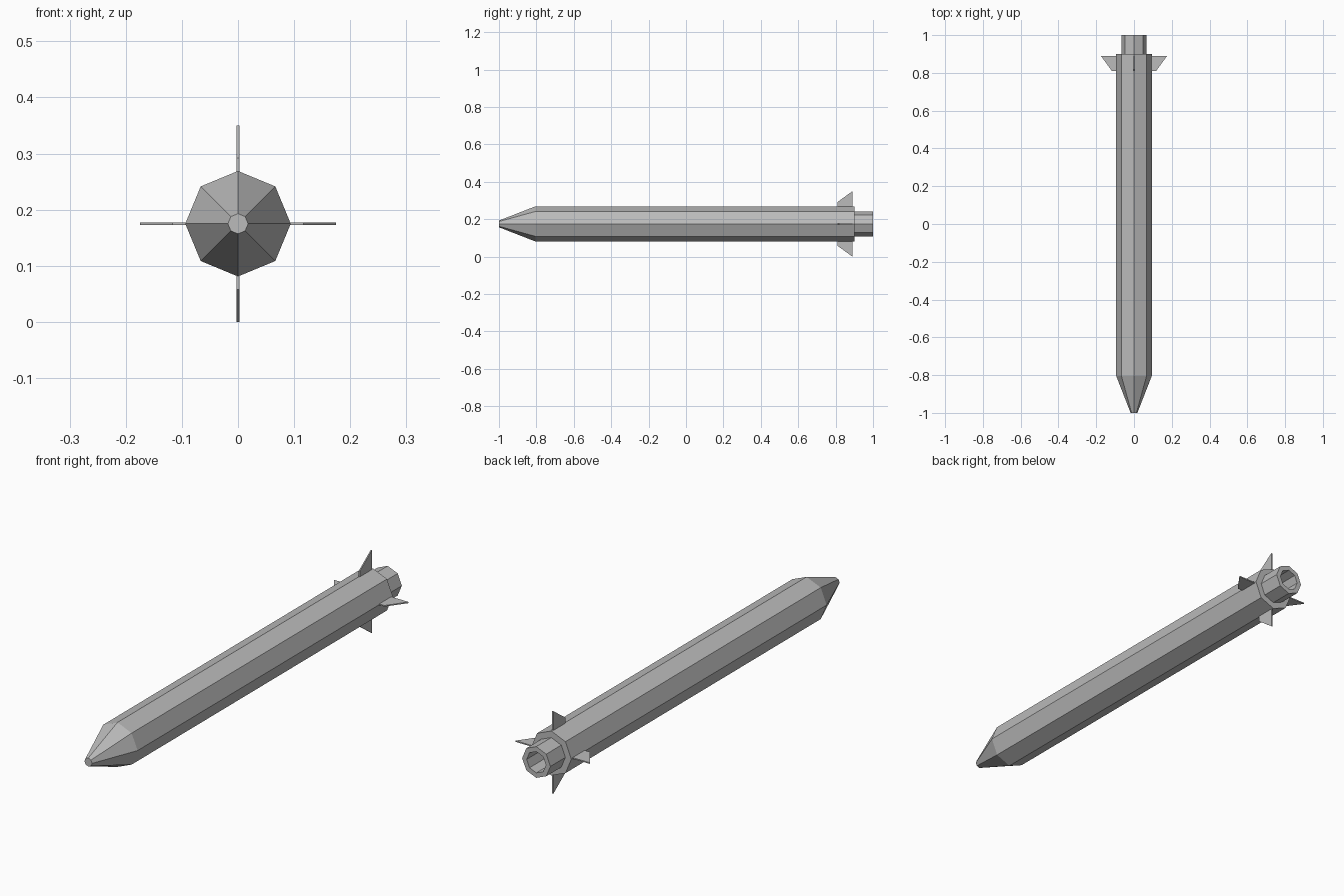
import bpy, bmesh, math
from mathutils import Matrix

if "Cube" in bpy.data.objects:
    bpy.data.objects.remove(bpy.data.objects["Cube"])

AXIS_Z = 0.175
SIDES = 8

grey = bpy.data.materials.new("plain grey")
grey.diffuse_color = (0.5, 0.5, 0.5, 1)
grey.use_nodes = True
grey.node_tree.nodes["Principled BSDF"].inputs["Base Color"].default_value = grey.diffuse_color


def finish(name, bm):
    bmesh.ops.recalc_face_normals(bm, faces=bm.faces)
    mesh = bpy.data.meshes.new(name)
    bm.to_mesh(mesh)
    bm.free()
    mesh.materials.append(grey)
    obj = bpy.data.objects.new(name, mesh)
    obj.location.z = AXIS_Z
    bpy.context.collection.objects.link(obj)
    return obj


def lathe(name, profile):
    """Octagonal shell along y from (y, radius) rings, capped at both ends."""
    bm = bmesh.new()
    rings = []
    for y, r in profile:
        angles = [math.tau * i / SIDES for i in range(SIDES)]
        rings.append([bm.verts.new((r * math.cos(a), y, r * math.sin(a))) for a in angles])
    for a, b in zip(rings, rings[1:]):
        for i in range(SIDES):
            j = (i + 1) % SIDES
            bm.faces.new((a[i], a[j], b[j], b[i]))
    bm.faces.new(rings[0])
    bm.faces.new(rings[-1])
    return finish(name, bm)


# Body with blunt tapered nose, stepping in to a hollow tail nozzle
lathe("body_and_nozzle", [(-1.0, 0.018), (-0.805, 0.094), (0.9, 0.094),
                          (0.9, 0.066), (1.0, 0.066), (1.0, 0.045), (0.9, 0.045)])

# Four swept tail fins, rooted slightly inside the body
FIN = [(0.81, 0.085), (0.81, 0.117), (0.89, 0.175), (0.89, 0.085)]
HALF = 0.0025
for n, side in enumerate(("right", "top", "left", "bottom")):
    bm = bmesh.new()
    face = bm.faces.new([bm.verts.new((r, y, -HALF)) for y, r in FIN])
    ext = bmesh.ops.extrude_face_region(bm, geom=[face])["geom"]
    bmesh.ops.translate(bm, vec=(0, 0, 2 * HALF),
                        verts=[v for v in ext if isinstance(v, bmesh.types.BMVert)])
    bm.transform(Matrix.Rotation(-n * math.pi / 2, 4, 'Y'))
    finish("fin_" + side, bm)
